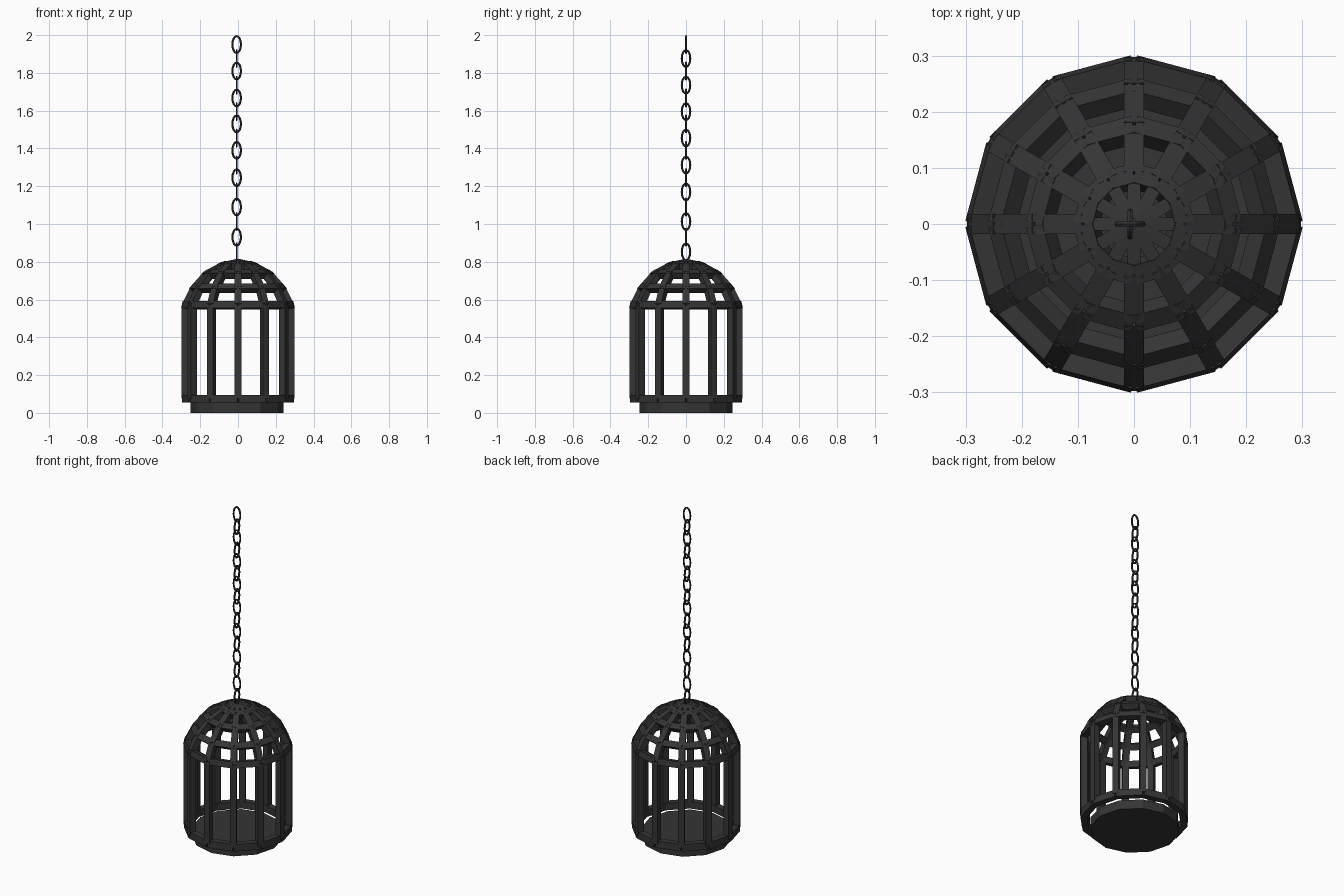
import bpy, bmesh, math
from mathutils import Vector, Matrix

if "Cube" in bpy.data.objects:
    bpy.data.objects.remove(bpy.data.objects["Cube"])

SIDES = 12
BAR = 0.036
iron = bpy.data.materials.new("dark_iron")
iron.diffuse_color = (0.035, 0.035, 0.035, 1)
iron.use_nodes = True
iron.node_tree.nodes["Principled BSDF"].inputs["Base Color"].default_value = iron.diffuse_color


def finish(name, bm):
    bmesh.ops.recalc_face_normals(bm, faces=bm.faces)
    me = bpy.data.meshes.new(name)
    bm.to_mesh(me)
    bm.free()
    me.materials.append(iron)
    ob = bpy.data.objects.new(name, me)
    bpy.context.collection.objects.link(ob)
    return ob


def bar(bm, a, b, side, width=BAR, depth=BAR):
    """Square bar from a to b; 'side' is its width direction."""
    d = (b - a).normalized()
    side = (side - d * side.dot(d)).normalized()
    up = d.cross(side)
    m = Matrix((side * width, up * depth, b - a)).transposed().to_4x4()
    m.translation = (a + b) / 2
    bmesh.ops.create_cube(bm, size=1, matrix=m)


def point(i, r, z):
    t = 2 * math.pi * i / SIDES
    return Vector((r * math.cos(t), r * math.sin(t), z))


def tangent(i):
    t = 2 * math.pi * i / SIDES
    return Vector((-math.sin(t), math.cos(t), 0))


# rib profile: radius and height at each ring, then the pole
profile = [(0.28, 0.075), (0.28, 0.57), (0.235, 0.66),
           (0.168, 0.735), (0.085, 0.78), (0.0, 0.797)]

# ribs: upright bars continuing over the dome
bm = bmesh.new()
for i in range(SIDES):
    for (r0, z0), (r1, z1) in zip(profile, profile[1:]):
        bar(bm, point(i, r0, z0), point(i, r1, z1), tangent(i),
            width=0.036 if r1 > 0 else 0.024)
finish("cage_ribs", bm)

# horizontal rings, tilted to follow the dome
tilts = [0, 12, 40, 55, 70]
for k, (r, z) in enumerate(profile[:-1]):
    bm = bmesh.new()
    for i in range(SIDES):
        t = 2 * math.pi * (i + 0.5) / SIDES
        a = math.radians(tilts[k])
        out = Vector((math.cos(t) * math.cos(a), math.sin(t) * math.cos(a), math.sin(a)))
        bar(bm, point(i, r, z), point(i + 1, r, z), out,
            depth=BAR + (0.006 if k == 0 else 0))
    finish("cage_ring_%d" % (k + 1), bm)

# solid floor below the bars
bm = bmesh.new()
bmesh.ops.create_cone(bm, cap_ends=True, segments=SIDES, radius1=0.247, radius2=0.247,
                      depth=0.056, matrix=Matrix.Translation((-0.005, 0, 0.028)))
finish("floor_plate", bm)


# chain: oval links alternating by a quarter turn
def link(name, z, turned):
    bm = bmesh.new()
    n, m, w = 16, 6, 0.0055
    rows = []
    for i in range(n):
        t = 2 * math.pi * i / n
        c = Vector((0.0225 * math.cos(t), 0, 0.0445 * math.sin(t)))
        nrm = Vector((math.cos(t) / 0.0225, 0, math.sin(t) / 0.0445)).normalized()
        rows.append([bm.verts.new(c + nrm * w * math.cos(p) + Vector((0, w * math.sin(p), 0)))
                     for p in (2 * math.pi * j / m for j in range(m))])
    for i in range(n):
        for j in range(m):
            bm.faces.new((rows[i][j], rows[(i + 1) % n][j],
                          rows[(i + 1) % n][(j + 1) % m], rows[i][(j + 1) % m]))
    ob = finish(name, bm)
    ob.location = (-0.007, 0, z)
    ob.rotation_euler.z = math.pi / 2 if turned else 0


heights = [1.95, 1.876, 1.81, 1.735, 1.667, 1.595, 1.53, 1.455,
           1.39, 1.312, 1.245, 1.17, 1.09, 1.013, 0.93, 0.853]
for i, z in enumerate(heights):
    link("chain_link_%d" % (i + 1), z, i % 2 == 1)
